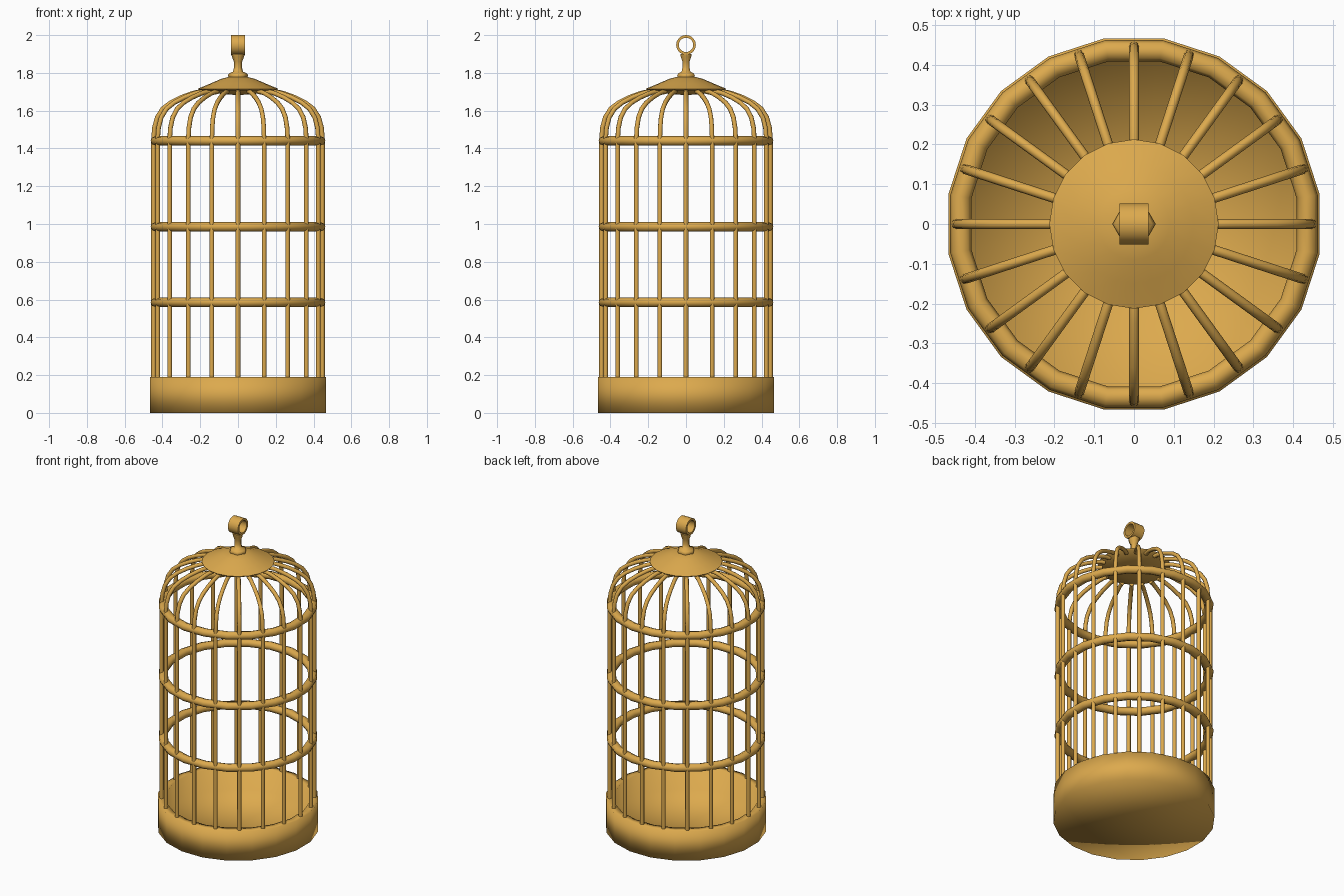
import bpy, bmesh, math
from mathutils import Vector, Matrix

cube = bpy.data.objects.get("Cube")
if cube:
    bpy.data.objects.remove(cube, do_unlink=True)

BARS = 20
STEP = 2 * math.pi / BARS

brass = bpy.data.materials.new("brass")
brass.use_nodes = True
brass.diffuse_color = (0.72, 0.40, 0.075, 1)
brass.node_tree.nodes["Principled BSDF"].inputs["Base Color"].default_value = brass.diffuse_color


def finish(bm, name, angle=None):
    """Turn a bmesh into a smooth shaded brass object."""
    bmesh.ops.recalc_face_normals(bm, faces=bm.faces)
    mesh = bpy.data.meshes.new(name)
    bm.to_mesh(mesh)
    bm.free()
    mesh.materials.append(brass)
    obj = bpy.data.objects.new(name, mesh)
    bpy.context.collection.objects.link(obj)
    bpy.ops.object.select_all(action="DESELECT")
    obj.select_set(True)
    bpy.context.view_layer.objects.active = obj
    if angle is None:
        bpy.ops.object.shade_smooth()
    else:
        bpy.ops.object.shade_smooth_by_angle(angle=math.radians(angle))
    return obj


def lathe(profile, sides, turn=0.0, closed=False):
    """Spin (radius, height) points around z."""
    bm = bmesh.new()
    verts = [bm.verts.new((r, 0, z)) for r, z in profile]
    pairs = list(zip(verts, verts[1:]))
    if closed:
        pairs.append((verts[-1], verts[0]))
    edges = [bm.edges.new(p) for p in pairs]
    bmesh.ops.spin(bm, geom=verts + edges, cent=(0, 0, 0), axis=(0, 0, 1),
                   angle=2 * math.pi, steps=sides, use_merge=False)
    bmesh.ops.remove_doubles(bm, verts=bm.verts, dist=0.0002)
    bmesh.ops.rotate(bm, verts=bm.verts, cent=(0, 0, 0),
                     matrix=Matrix.Rotation(turn, 3, "Z"))
    return bm


def add_bar(bm, path, angle, radius=0.0125, sides=8):
    """Sweep a round section along a path lying in a vertical plane."""
    turn = Matrix.Rotation(angle, 3, "Z")
    points = [Vector((r, 0, z)) for r, z in path]
    loops = []
    for i, p in enumerate(points):
        along = (points[min(i + 1, len(points) - 1)] - points[max(i - 1, 0)]).normalized()
        side = Vector((0, 1, 0))
        out = along.cross(side)
        loop = []
        for k in range(sides):
            a = 2 * math.pi * k / sides
            loop.append(bm.verts.new(turn @ (p + radius * (math.cos(a) * out + math.sin(a) * side))))
        loops.append(loop)
    for low, high in zip(loops, loops[1:]):
        for k in range(sides):
            n = (k + 1) % sides
            bm.faces.new((low[k], low[n], high[n], high[k]))
    bm.faces.new(loops[0])
    bm.faces.new(loops[-1])


# Base pan with a recessed floor
pan = [(0, 0), (0.473, 0), (0.473, 0.19), (0.425, 0.19), (0.42, 0.05), (0, 0.05)]
finish(lathe(pan, BARS, STEP / 2), "base_pan")

# Upright bars bending inward into the dome
bar_path = [(0.447, 0.12), (0.447, 1.45), (0.442, 1.51), (0.427, 1.565), (0.398, 1.61),
            (0.355, 1.643), (0.30, 1.67), (0.245, 1.69), (0.215, 1.698), (0.185, 1.70)]
bm = bmesh.new()
for i in range(BARS):
    add_bar(bm, bar_path, i * STEP)
finish(bm, "cage_bars", 50)

# Horizontal hoops
for name, height in (("lower_hoop", 0.585), ("middle_hoop", 0.985), ("upper_hoop", 1.44)):
    section = [(0.441 + 0.027 * math.cos(k * math.pi / 4),
                height + 0.025 * math.sin(k * math.pi / 4)) for k in range(8)]
    finish(lathe(section, BARS, STEP / 2, closed=True), name)

# Domed cap
cap = [(0, 1.682), (0.10, 1.69), (0.205, 1.708), (0.213, 1.716), (0.15, 1.742),
       (0.09, 1.768), (0.05, 1.778), (0, 1.78)]
finish(lathe(cap, BARS), "top_cap", 50)

# Six sided stem with a collar
stem = [(0, 1.77), (0.05, 1.775), (0.054, 1.787), (0.046, 1.798), (0.027, 1.806),
        (0.021, 1.83), (0.022, 1.86), (0.032, 1.885), (0.035, 1.90), (0, 1.902)]
finish(lathe(stem, 6), "stem", 60)

# Hanging ring, its hole running left to right
band = [(0.038, -0.036), (0.052, -0.036), (0.052, 0.036), (0.038, 0.036)]
bm = lathe(band, 20, closed=True)
bmesh.ops.rotate(bm, verts=bm.verts, cent=(0, 0, 0), matrix=Matrix.Rotation(math.pi / 2, 3, "Y"))
bmesh.ops.translate(bm, verts=bm.verts, vec=(0, 0, 1.948))
finish(bm, "hanging_ring", 40)
